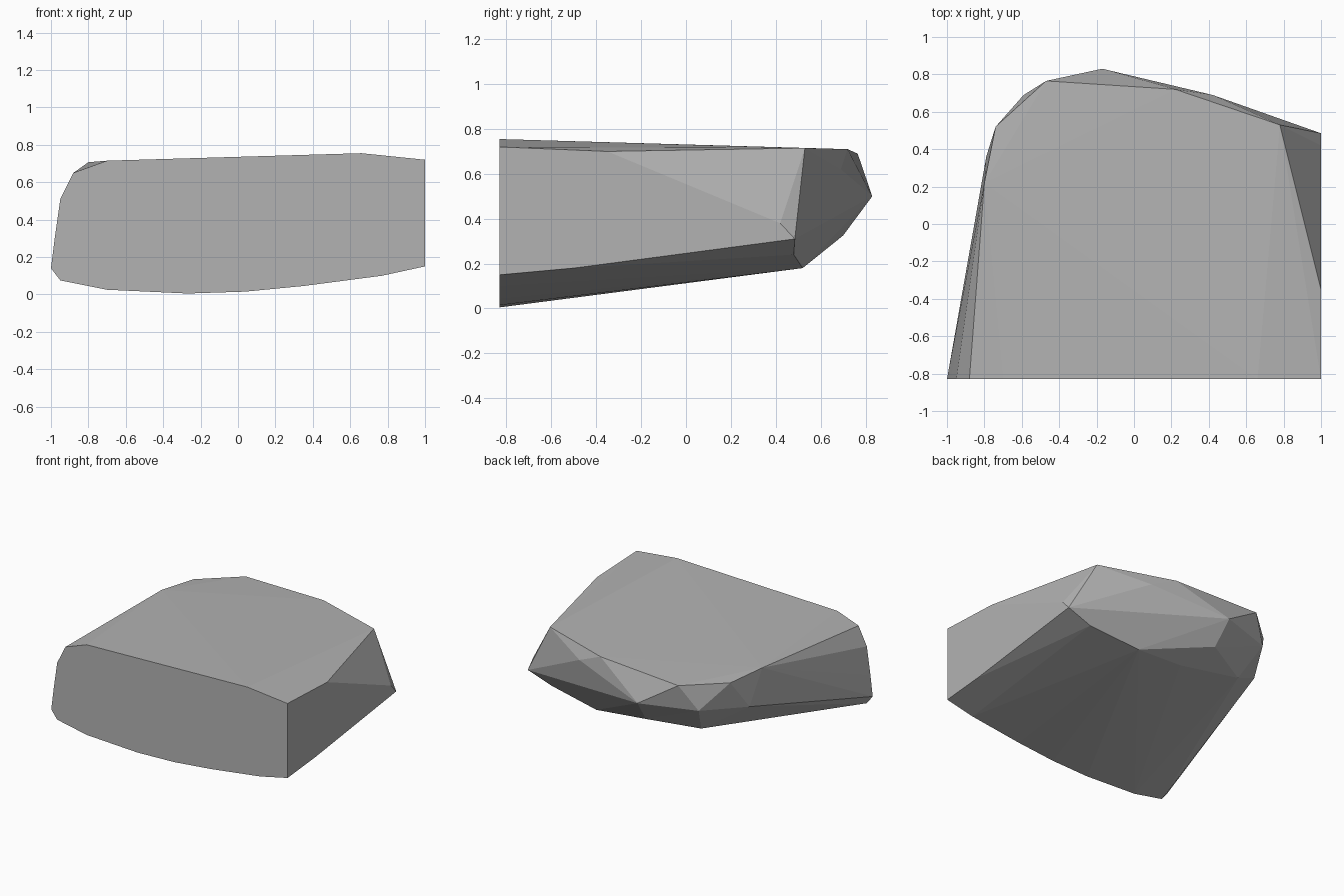
import bpy, bmesh

if "Cube" in bpy.data.objects:
    bpy.data.objects.remove(bpy.data.objects["Cube"])

# stone colour
stone = bpy.data.materials.new("grey stone")
stone.diffuse_color = (0.45, 0.45, 0.45, 1)
stone.use_nodes = True
stone.node_tree.nodes["Principled BSDF"].inputs["Base Color"].default_value = stone.diffuse_color

# flat cut front: outline in x, z
FRONT_Y = -0.83
front = [(-1, .14), (-.98, .3), (-.95, .51), (-.88, .65), (-.70, .715),
         (.66, .755), (1, .72), (1, .15), (.77, .10), (.35, .045),
         (.04, .015), (-.27, .005), (-.7, .025), (-.95, .075)]

# rim of the top face
top_rim = [(1, -.35, .70), (.78, .53, .715), (.22, .72, .71),
           (-.47, .765, .69), (-.74, .52, .69), (-.8, .22, .707)]
# widest line round the back
waist = [(1, .42, .38), (1, .485, .31), (.42, .69, .62), (-.17, .83, .50),
         (-.59, .69, .50), (-.79, .36, .46)]
# lower bevel at the back
under = [(1, -.5, .18), (.8, .48, .24), (.395, .52, .18), (0, .5, .21),
         (-.15, .70, .325), (-.5, .53, .28)]

# chipped boulder: faceted skin over the corner points
bm = bmesh.new()
for p in [(x, FRONT_Y, z) for x, z in front] + top_rim + waist + under:
    bm.verts.new(p)
hull = bmesh.ops.convex_hull(bm, input=bm.verts[:])
loose = {g for g in hull["geom_interior"] + hull["geom_unused"]
         if isinstance(g, bmesh.types.BMVert)}
bmesh.ops.delete(bm, geom=list(loose), context='VERTS')
bmesh.ops.dissolve_limit(bm, angle_limit=0.01, verts=bm.verts[:], edges=bm.edges[:])
bmesh.ops.recalc_face_normals(bm, faces=bm.faces[:])

mesh = bpy.data.meshes.new("boulder")
bm.to_mesh(mesh)
bm.free()
mesh.materials.append(stone)
boulder = bpy.data.objects.new("boulder", mesh)
bpy.context.collection.objects.link(boulder)
